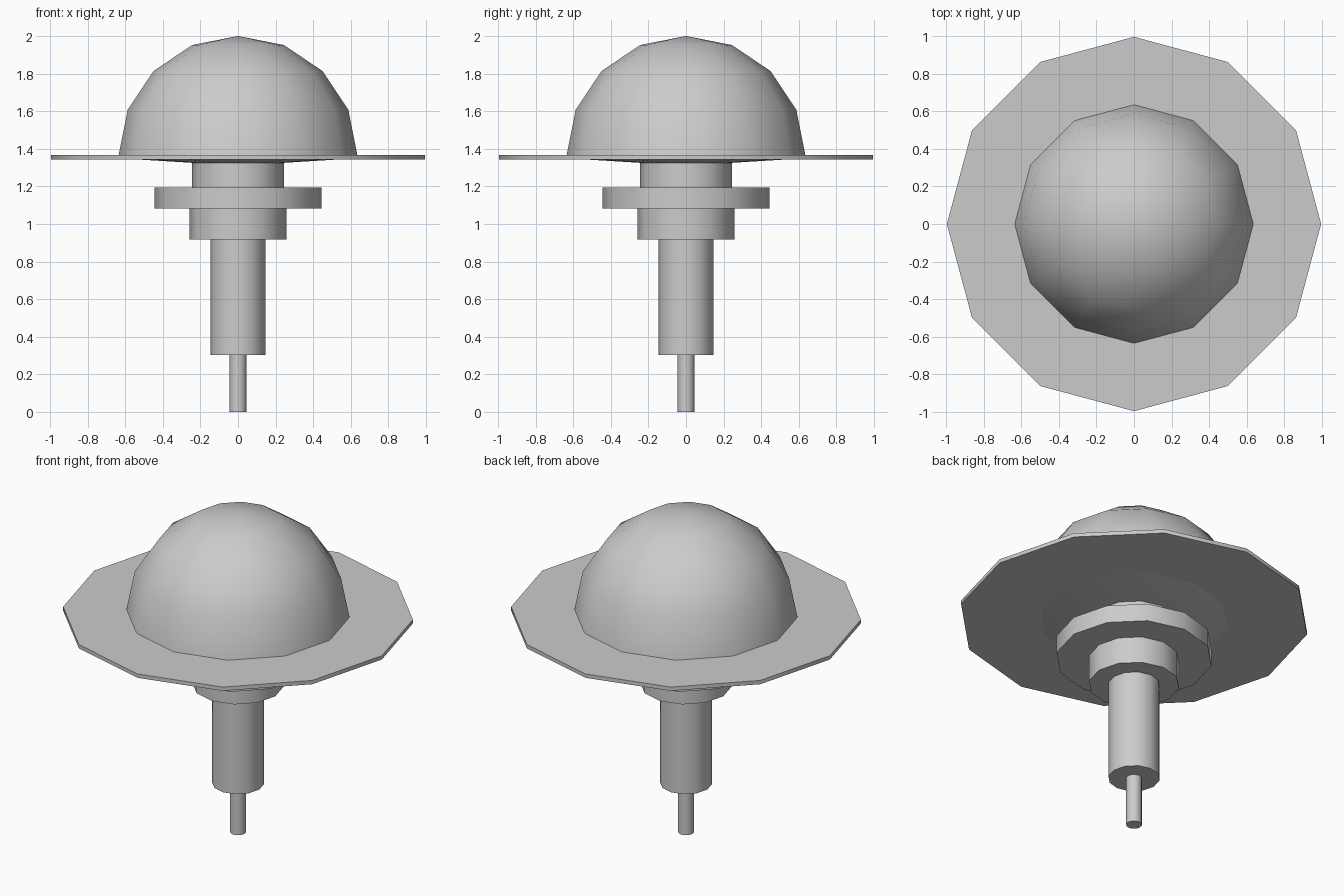
import bpy, bmesh, math

if "Cube" in bpy.data.objects:
    bpy.data.objects.remove(bpy.data.objects["Cube"])

SIDES = 12


def lathe(name, profile):
    """Revolve (radius, z) points, top to bottom, into a closed 12-sided part."""
    bm = bmesh.new()
    rings = []
    for r, z in profile:
        if r == 0:
            rings.append([bm.verts.new((0, 0, z))] * SIDES)
        else:
            rings.append([bm.verts.new((r * math.cos(2 * math.pi * i / SIDES),
                                        r * math.sin(2 * math.pi * i / SIDES), z))
                          for i in range(SIDES)])
    for a, b in zip(rings, rings[1:]):
        for i in range(SIDES):
            j = (i + 1) % SIDES
            corners = list(dict.fromkeys((a[i], b[i], b[j], a[j])))
            bm.faces.new(corners)
    # flat caps where the profile does not end on the axis
    for ring in (rings[0], rings[-1]):
        if ring[0] is not ring[1]:
            bm.faces.new(ring)
    bmesh.ops.recalc_face_normals(bm, faces=bm.faces)
    mesh = bpy.data.meshes.new(name)
    bm.to_mesh(mesh)
    bm.free()
    obj = bpy.data.objects.new(name, mesh)
    bpy.context.collection.objects.link(obj)
    bpy.ops.object.select_all(action='DESELECT')
    obj.select_set(True)
    bpy.context.view_layer.objects.active = obj
    bpy.ops.object.shade_smooth_by_angle(angle=math.radians(40))
    return obj


# Dome: upper half of a sphere with a shallow dished underside
R, BASE = 0.635, 1.365
dome = [(R * math.sin(math.radians(22.5 * k)),
         BASE + R * math.cos(math.radians(22.5 * k))) for k in range(5)]
dome[0] = (0, BASE + R)
lathe("dome", dome + [(0.53, 1.343), (0.24, 1.325), (0, 1.32)])

# Wide thin brim, then the stacked stem parts: radius, bottom, top
for name, r, z0, z1 in [
    ("brim", 0.995, 1.344, 1.368),
    ("neck", 0.245, 1.19, 1.335),
    ("flange", 0.445, 1.083, 1.193),
    ("collar", 0.258, 0.917, 1.083),
    ("shaft", 0.147, 0.304, 0.917),
    ("tip", 0.045, 0.0, 0.304),
]:
    lathe(name, [(r, z1), (r, z0)])
